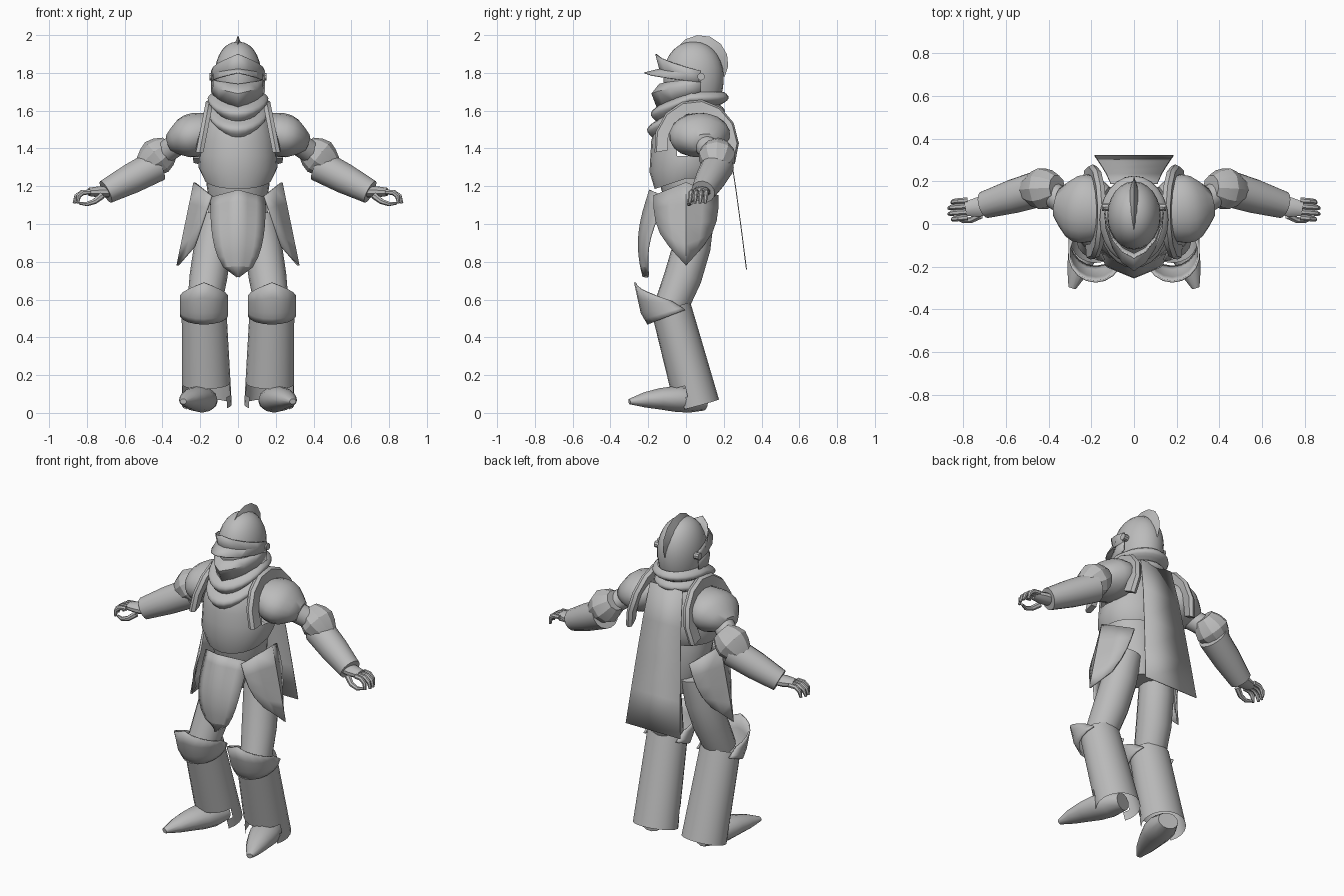
import bpy, bmesh
from math import sin, cos, pi, radians
from mathutils import Vector

cube = bpy.data.objects.get("Cube")
if cube:
    bpy.data.objects.remove(cube)

GREY = (0.5, 0.5, 0.5, 1)
steel = bpy.data.materials.new("plain_grey")
steel.use_nodes = True
steel.diffuse_color = GREY
steel.node_tree.nodes["Principled BSDF"].inputs["Base Color"].default_value = GREY
ACROSS, DEPTH, UP = Vector((1, 0, 0)), Vector((0, 1, 0)), Vector((0, 0, 1))


def steps(count):
    """Even fractions from 0 to 1."""
    return [i / count for i in range(count + 1)]


def mix(a, b, t):
    return a + (b - a) * t


def make(name, verts, faces, mirror=False, thick=0, angle=35):
    """Mesh object, optionally mirrored across x and given thickness."""
    bm = bmesh.new()
    points = [bm.verts.new(v) for v in verts]
    for face in faces:
        bm.faces.new([points[i] for i in face])
    bmesh.ops.recalc_face_normals(bm, faces=bm.faces)
    mesh = bpy.data.meshes.new(name)
    bm.to_mesh(mesh)
    bm.free()
    mesh.materials.append(steel)
    part = bpy.data.objects.new(name, mesh)
    bpy.context.collection.objects.link(part)
    bpy.ops.object.select_all(action='DESELECT')
    part.select_set(True)
    bpy.context.view_layer.objects.active = part
    bpy.ops.object.shade_smooth_by_angle(angle=radians(angle))
    if mirror:
        part.modifiers.new("mirror", 'MIRROR')
    if thick:
        solid = part.modifiers.new("thickness", 'SOLIDIFY')
        solid.thickness = thick
        solid.offset = 0


def loft(name, rows, closed=True, cap=True, skip=None, **options):
    """Skin between successive rows of points; skip leaves openings."""
    n = len(rows[0])
    verts = [Vector(p) for row in rows for p in row]
    faces = []
    for start in range(0, len(verts) - n, n):
        for i in range(n if closed else n - 1):
            j = (i + 1) % n
            face = (start + i, start + j, start + n + j, start + n + i)
            if not (skip and skip(sum((verts[k] for k in face), Vector()) / len(face))):
                faces.append(face)
    if closed and cap:
        faces += [range(n), range(len(verts) - n, len(verts))]
    make(name, verts, faces, **options)


def stack(name, levels, sides=24, **options):
    """Level ellipses: height, centre y, x radius, y radius, drop of the front."""
    turn = [2 * pi * i / sides for i in range(sides)]
    loft(name, [[(rx * sin(a), cy - ry * cos(a), z - dip * max(0, cos(a))) for a in turn]
                for z, cy, rx, ry, dip in levels], **options)


def limb(name, start, end, radii, bend=(0, 0, 0), flat=1, sides=16, ref=DEPTH, **options):
    """Mirrored tube with evenly spaced radii and an optional bow."""
    start, end, bend = Vector(start), Vector(end), Vector(bend)
    ts = steps(len(radii) - 1)
    path = [mix(start, end, t) + bend * sin(pi * t) for t in ts]
    rows = []
    for k, r in enumerate(radii):
        along = path[min(k + 1, len(path) - 1)] - path[max(k - 1, 0)]
        u = ref.cross(along).normalized()
        v = along.normalized().cross(u) * flat
        rows.append([path[k] + (u * cos(a) + v * sin(a)) * r
                     for a in (2 * pi * i / sides for i in range(sides))])
    loft(name, rows, mirror=True, **options)


def sheet(name, point, down, across, **options):
    """Thin plate from a rule point(t, u)."""
    loft(name, [[point(t, u) for u in across] for t in down], closed=False, **options)


# Helmet: round crown over a straighter jaw
levels = []
for t in steps(12):
    a = radians(mix(-60, 88, t))
    wide = cos(a) ** (.9 if a > 0 else .5)
    levels.append((1.78 + .185 * sin(a), .04, .125 * wide, .16 * wide, 0))
stack("helmet", levels)


# Crest: a lens-shaped fin following the crown
def crest(t, side):
    a, swell = radians(140 * t), sin(pi * t)
    r = (.155 + .07 * swell) * (1 - .25 * abs(side))
    return side * (.002 + .02 * swell), .05 + r * cos(a), 1.78 + r * sin(a)


sheet("helmet_crest", crest, steps(8), (-1, 0, 1), angle=20)


# Visor: two pointed plates wrapped around the face, with a beak between
def visor(name, edges):
    loft(name, [[(.14 * sin(u * pi / 2), mix(front, .08, u ** 1.5), mix(z, side_z, u)) for u in steps(4)]
                for front, z, side_z in edges], closed=False, mirror=True, thick=.006, angle=25)


visor("visor_upper", [(-.16, 1.9, 1.81), (-.14, 1.82, 1.79), (-.22, 1.8, 1.75)])
visor("visor_lower", [(-.14, 1.74, 1.77), (-.18, 1.69, 1.74), (-.15, 1.61, 1.7)])
limb("visor_hinge", (.12, .08, 1.78), (.15, .08, 1.78), [.02, .02], sides=10)

# Scarf: two soft rolls, open below the chin and sagging into a bib
levels = []
for t in steps(12):
    r = .125 + .036 * abs(sin(2 * pi * t))
    levels.append((1.7 - .14 * t, .03 - .04 * t, r, r + .045, .07 + .03 * t))
stack("scarf", levels, cap=False, angle=50)

# Breastplate, open at the armholes, with a pointed lower rim
stack("breastplate", [(z, 0, r, r * .92, max(0, 1.35 - z) * .5) for z, r in
                      ((1.24, .18), (1.3, .21), (1.36, .205), (1.44, .2), (1.55, .17), (1.62, .1))],
      cap=False, skip=lambda m: abs(m.x) > .17 and 1.36 < m.z < 1.45 and abs(m.y) < .06)
# Waist and hips
stack("waist", [(1.28 - .36 * t, .05 * t, .17 - .09 * t * t, .15 - .07 * t * t, 0) for t in steps(5)])


# Front skirt plate: a creased leaf
def front_leaf(t, u):
    w = .14 * max(0, 1 - t ** 3) ** .6 + .004
    return w * u, -.19 - .06 * sin(.8 * pi * t) + .09 * u * (1 - .7 * t), 1.18 - .46 * t - .04 * u * (1 - t)


sheet("front_tasset", front_leaf, steps(8), steps(3), mirror=True, thick=.01, angle=15)


# Side skirt plates: ridged leaves flaring outwards
def side_leaf(t, u):
    edge = abs(u)
    return (mix(.23, .32, t) - .09 * edge, .17 * u * (1 - .5 * t ** 3),
            mix(1.22, .78, t) + edge * (.17 * t - .07))


sheet("side_tasset", side_leaf, steps(4), (-1, -.5, 0, .5, 1), mirror=True, thick=.012, angle=15)

# Cape
sheet("cape", lambda t, u: (u * (.11 + .075 * t), .19 + .13 * t ** .8, 1.6 - .84 * t),
      steps(4), (-1, 1), thick=.005)

# Shoulder straps: broad angular bands from chest to back
rows = []
for t in steps(8):
    a = radians(mix(-10, 205, t))
    out = Vector((0, -cos(a), sin(a)))
    spine = Vector((.195 - .045 * sin(a), .055 - .205 * cos(a), 1.42 + .22 * sin(a)))
    rows.append([spine + out * h + ACROSS * w for h, w in
                 ((-.05, -.01), (.01, -.02), (.02, 0), (.01, .02), (-.05, .025))])
loft("shoulder_strap", rows, mirror=True, angle=30)

# Arms
shoulder, elbow, wrist = Vector((.28, .07, 1.45)), Vector((.43, .17, 1.35)), Vector((.7, .09, 1.17))
limb("pauldron", (.14, .05, 1.5), (.36, .1, 1.43), [.09, .105, .115, .116, .105, .08, .05],
     flat=1.4, sides=18, angle=50)
limb("upper_arm", shoulder, elbow, [.06, .06])
limb("elbow_guard", (.36, .17, 1.41), (.5, .16, 1.3), [.06, .088, .1, .085, .06], sides=10, angle=20)
limb("forearm", elbow - UP * .04, wrist, [.086, .08, .064])

# Hands
limb("palm", wrist - ACROSS * .03, (.79, .07, 1.17), [.028, .03, .022], flat=1.6, sides=10)
for k, finger in enumerate(("index", "middle", "ring", "little")):
    y = .03 + .027 * k
    limb(finger + "_finger", (.78, y, 1.17), (.85 + .02 * sin(k), y - .01, 1.11),
         [.014, .014, .013, .008], bend=(.02, 0, .02), sides=7)
limb("thumb", (.72, .04, 1.15), (.84, .03, 1.11), [.018, .015, .012, .007], bend=(0, -.02, -.02), sides=7)

# Legs, with greaves cut away above the foot
knee = Vector((.18, -.08, .56))
limb("thigh", (.11, .06, 1.04), knee, [.09, .1, .1, .09], bend=(0, .02, 0))
limb("greave", knee, (.165, .06, .04), [.118 + .014 * t for t in steps(9)], flat=.9, sides=20, cap=False,
     skip=lambda m: m.z < .13 and m.y < 0)


# Knee guards: pointed plates wrapping the front
def knee_plate(t, u):
    a = radians(120 * u)
    peak = max(0, .1 - .2 * t) * (1 - abs(u))
    return (knee.x + .125 * sin(a), -.14 + .07 * t - .13 * cos(a),
            .59 - .12 * t + peak + .05 * t * (1 - cos(a)))


sheet("knee_guard", knee_plate, steps(4), [mix(-1, 1, t) for t in steps(12)], mirror=True, thick=.01)

# Feet, pointed and turned outwards
limb("foot", (.165, .1, .06), (.29, -.3, .06), [.06, .085, .085, .07, .05, .018],
     bend=(0, 0, .015), flat=.8, sides=12, ref=UP, angle=45)
